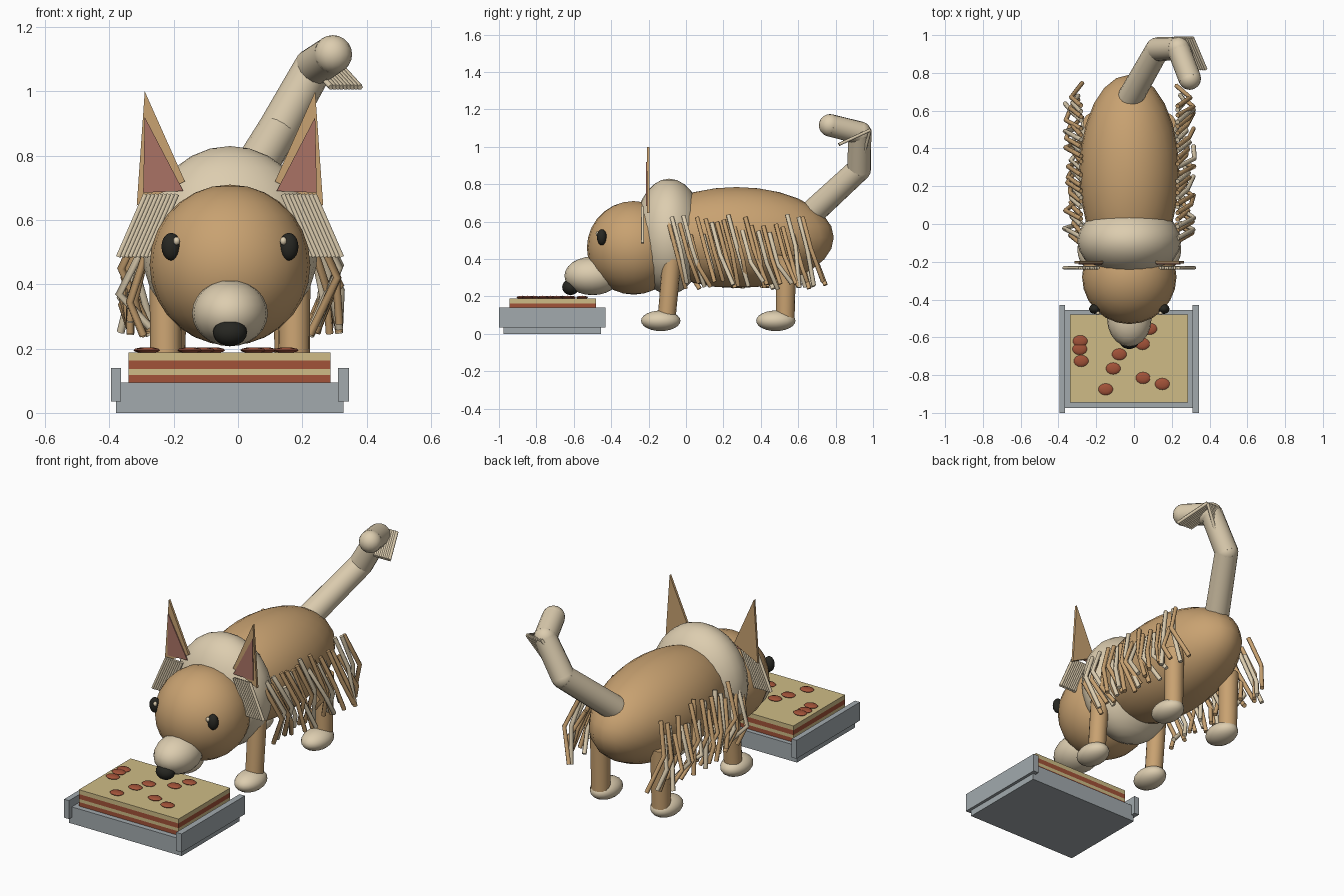
import bpy, bmesh, math, random
from mathutils import Vector

if "Cube" in bpy.data.objects:
    bpy.data.objects.remove(bpy.data.objects["Cube"])

random.seed(4)
CX = -0.025  # symmetry plane of the dog


def mat(name, r, g, b):
    m = bpy.data.materials.new(name)
    m.diffuse_color = (r, g, b, 1)
    m.use_nodes = True
    m.node_tree.nodes["Principled BSDF"].inputs["Base Color"].default_value = m.diffuse_color
    return m


TAN = mat("tan fur", 0.58, 0.36, 0.165)
CREAM = mat("cream fur", 0.72, 0.61, 0.43)
BLACK = mat("black", 0.02, 0.02, 0.016)
GREY = mat("grey tray", 0.36, 0.40, 0.42)
RED = mat("red sauce", 0.36, 0.085, 0.04)
CHEESE = mat("pale cheese", 0.62, 0.50, 0.24)
PINK = mat("inner ear pink", 0.40, 0.17, 0.13)


def finish(name, material, smooth=True):
    o = bpy.context.object
    o.name = name
    o.data.materials.append(material)
    if smooth:
        bpy.ops.object.shade_smooth_by_angle(angle=math.radians(40))
    return o


def ball(name, loc, radii, material, seg=20, rings=12):
    bpy.ops.mesh.primitive_uv_sphere_add(segments=seg, ring_count=rings, radius=1, location=loc)
    bpy.context.object.scale = radii
    bpy.ops.object.transform_apply(location=False, rotation=False)
    return finish(name, material)


def box(name, lo, hi, material):
    lo, hi = Vector(lo), Vector(hi)
    bpy.ops.mesh.primitive_cube_add(size=1, location=(lo + hi) / 2)
    bpy.context.object.scale = hi - lo
    bpy.ops.object.transform_apply(location=False, rotation=False)
    return finish(name, material, False)


def rod(name, a, b, r0, r1, material, sides=16):
    a, b = Vector(a), Vector(b)
    d = b - a
    bpy.ops.mesh.primitive_cone_add(vertices=sides, radius1=r0, radius2=r1, depth=d.length,
                                    location=(a + b) / 2, rotation=d.to_track_quat('Z', 'Y').to_euler())
    return finish(name, material)


def strands(name, paths, radius, material):
    """Many thin bevelled poly lines in one object."""
    cu = bpy.data.curves.new(name, 'CURVE')
    cu.dimensions = '3D'
    cu.bevel_depth = radius
    cu.bevel_resolution = 1
    cu.use_fill_caps = True
    for path in paths:
        sp = cu.splines.new('POLY')
        sp.points.add(len(path) - 1)
        for p, co in zip(sp.points, path):
            p.co = (*co, 1)
    o = bpy.data.objects.new(name, cu)
    bpy.context.collection.objects.link(o)
    cu.materials.append(material)
    return o


def plate(name, outline, y0, y1, material):
    """Flat shape in the xz plane, extruded from y0 to y1."""
    bm = bmesh.new()
    f = bm.faces.new([bm.verts.new((x, y0, z)) for x, z in outline])
    ext = bmesh.ops.extrude_face_region(bm, geom=[f])['geom']
    for v in ext:
        if isinstance(v, bmesh.types.BMVert):
            v.co.y = y1
    bmesh.ops.recalc_face_normals(bm, faces=bm.faces)
    me = bpy.data.meshes.new(name)
    bm.to_mesh(me)
    bm.free()
    me.materials.append(material)
    o = bpy.data.objects.new(name, me)
    bpy.context.collection.objects.link(o)


# body, ruff and head
ball("body", (CX, 0.27, 0.515), (0.265, 0.52, 0.27), TAN, 24, 14)
ball("ruff", (CX, -0.09, 0.52), (0.275, 0.19, 0.31), CREAM, 24, 14)
ball("head", (CX, -0.28, 0.46), (0.25, 0.25, 0.25), TAN, 24, 14)
ball("muzzle", (CX, -0.50, 0.31), (0.118, 0.15, 0.103), CREAM)
ball("nose", (CX, -0.617, 0.25), (0.053, 0.045, 0.042), BLACK)

for s, side in ((-1, "left"), (1, "right")):
    # eyes with a small glint
    ball(side + "_eye", (CX + s * 0.183, -0.45, 0.517), (0.03, 0.026, 0.043), BLACK, 16, 10)
    ball(side + "_eye_glint", (CX + s * 0.166, -0.472, 0.535), (0.011, 0.011, 0.013), CREAM, 10, 6)

    # ears with a pink lining
    plate(side + "_ear", [(CX + s * x, z) for x, z in ((0.265, 1.0), (0.14, 0.72), (0.29, 0.645))],
          -0.209, -0.195, TAN)
    plate(side + "_ear_lining", [(CX + s * x, z) for x, z in ((0.265, 0.92), (0.145, 0.69), (0.27, 0.685))],
          -0.214, -0.208, PINK)

    # parallel hairs below each ear
    hairs = []
    for i in range(9):
        x = 0.165 + 0.0122 * i
        hairs.append([(CX + s * x, -0.232, 0.68), (CX + s * (x + 0.085), -0.232, 0.485)])
    strands(side + "_ear_hair", hairs, 0.0085, CREAM)

    # legs and paws
    rod(side + "_front_leg", (CX + s * 0.20, -0.105, 0.07), (CX + s * 0.20, -0.075, 0.40), 0.048, 0.05, TAN)
    ball(side + "_front_paw", (CX + s * 0.20, -0.135, 0.07), (0.075, 0.105, 0.055), CREAM)
    rod(side + "_back_leg", (CX + s * 0.19, 0.53, 0.07), (CX + s * 0.19, 0.535, 0.42), 0.05, 0.055, TAN)
    ball(side + "_back_paw", (CX + s * 0.19, 0.48, 0.07), (0.075, 0.105, 0.055), CREAM)

    # bent fringe strands along the flank, in two colours
    fringe = {TAN: [], CREAM: []}
    n = 25
    for i in range(n):
        y = -0.10 + 0.73 * i / (n - 1) + random.uniform(-0.01, 0.01)
        top = random.uniform(0.50, 0.64)
        knee = random.uniform(0.29, 0.345)
        end = random.choice((0.25, 0.27, 0.31, 0.34))
        fringe[CREAM if i % 5 in (1, 3) else TAN].append([
            (CX + s * 0.255, y, top),
            (CX + s * knee, y + 0.045, top - 0.17),
            (CX + s * end, y + random.uniform(0.06, 0.12), 0.24 + random.uniform(0, 0.05))])
    strands(side + "_tan_fringe", fringe[TAN], 0.0125, TAN)
    strands(side + "_cream_fringe", fringe[CREAM], 0.0125, CREAM)

# tail: tapered segments with rounded joints
tail = [(CX, 0.66, 0.635, 0.068), (0.125, 0.925, 0.88, 0.064),
        (0.235, 0.93, 1.075, 0.061), (0.295, 0.77, 1.115, 0.06)]
for i, (a, b) in enumerate(zip(tail, tail[1:])):
    rod("tail_segment_%d" % (i + 1), a[:3], b[:3], a[3], b[3], CREAM)
    ball("tail_joint_%d" % (i + 1), b[:3], (b[3],) * 3, CREAM, 16, 10)

# hairs hanging from the tail bend
tuft = []
for i in range(9):
    t = i / 8
    root = (0.22 + 0.09 * t, 0.985, 1.09)
    tuft.append([root, (0.29 + 0.09 * t, 0.818, 1.013)])
    tuft.append([root, (0.09 + 0.08 * t, 0.93, 0.88)])
strands("tail_hair", tuft, 0.009, CREAM)

# tray
box("tray_base", (-0.38, -0.975, 0), (0.328, -0.455, 0.095), GREY)
box("tray_left_rail", (-0.395, -1.0, 0.035), (-0.364, -0.43, 0.14), GREY)
box("tray_right_rail", (0.311, -1.0, 0.035), (0.345, -0.43, 0.14), GREY)

# layered slab of food
levels = [0.095, 0.118, 0.136, 0.163, 0.188]
for i in range(4):
    box("food_layer_%d" % (i + 1), (-0.34, -0.945, levels[i]), (0.287, -0.48, levels[i + 1]),
        CHEESE if i % 2 else RED)

# round toppings
spots = [(-0.285, -0.62), (-0.287, -0.662), (-0.28, -0.725), (-0.078, -0.69), (-0.11, -0.765),
         (-0.15, -0.875), (0.045, -0.635), (0.083, -0.555), (0.048, -0.815), (0.15, -0.847)]
for i, (x, y) in enumerate(spots):
    ball("topping_%d" % (i + 1), (x, y, 0.195), (0.039, 0.031, 0.009), RED, 14, 6)
